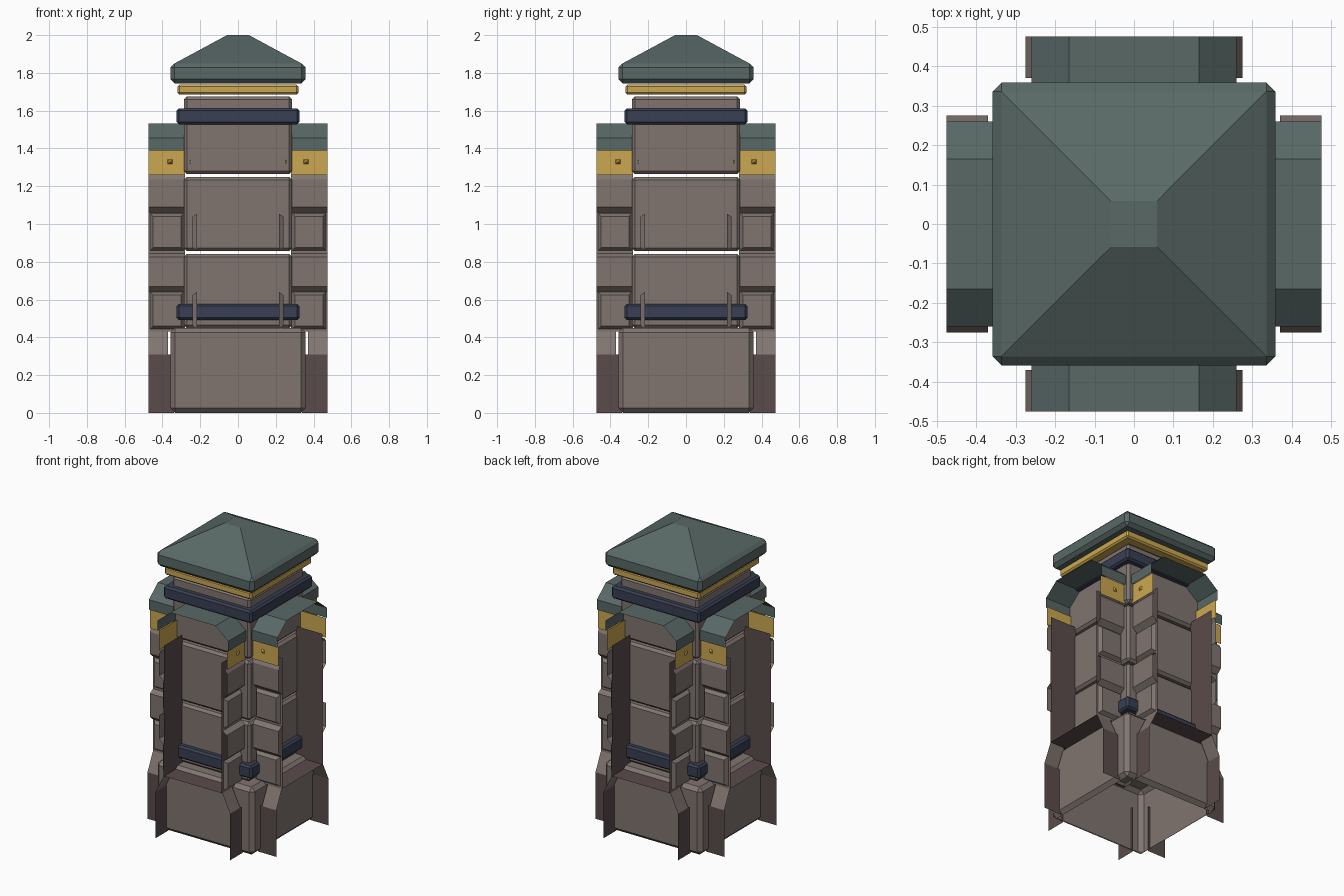
import bpy, bmesh
from math import pi
from mathutils import Matrix, Vector

cube = bpy.data.objects.get("Cube")
if cube:
    bpy.data.objects.remove(cube, do_unlink=True)


def material(name, rgb):
    m = bpy.data.materials.new(name)
    m.use_nodes = True
    m.diffuse_color = (*rgb, 1)
    m.node_tree.nodes["Principled BSDF"].inputs["Base Color"].default_value = (*rgb, 1)
    return m


STONE = material("warm grey stone", (0.216, 0.178, 0.162))
BROWN = material("dark brown stone", (0.102, 0.072, 0.070))
GREEN = material("slate green roof", (0.098, 0.138, 0.133))
GOLD = material("gold trim", (0.60, 0.39, 0.08))
BLUE = material("dark blue band", (0.040, 0.050, 0.084))


def finish(bm, name, mat):
    mesh = bpy.data.meshes.new(name)
    bm.to_mesh(mesh)
    bm.free()
    mesh.materials.append(mat)
    obj = bpy.data.objects.new(name, mesh)
    bpy.context.collection.objects.link(obj)
    return obj


def block(name, half, z0, z1, bevel, mat, open_bottom=False):
    """Square chamfered block centred on the axis."""
    bm = bmesh.new()
    size = Matrix.Diagonal((2 * half, 2 * half, z1 - z0, 1))
    bmesh.ops.create_cube(bm, size=1, matrix=Matrix.Translation((0, 0, (z0 + z1) / 2)) @ size)
    bmesh.ops.bevel(bm, geom=bm.edges[:], offset=bevel, segments=1, affect='EDGES')
    if open_bottom:
        low = [f for f in bm.faces if f.calc_center_median().z < z0 + 0.001]
        bmesh.ops.delete(bm, geom=low, context='FACES')
    return finish(bm, name, mat)


def around(name, faces, mat):
    """Repeat faces of one half arm on both sides of all four arms."""
    bm = bmesh.new()
    for turn in range(4):
        rot = Matrix.Rotation(turn * pi / 2, 4, 'Z')
        for side in (1, -1):
            for face in faces:
                pts = [rot @ Vector((x, side * y, z)) for x, y, z in face]
                bm.faces.new([bm.verts.new(p) for p in pts[::side]])
    bmesh.ops.remove_doubles(bm, verts=bm.verts[:], dist=0.0005)
    return finish(bm, name, mat)


def sheet(profile, start, end=0.475):
    """Faces swept along an arm from (distance from arm axis, height) points."""
    return [[(start, -a, p), (end, -a, p), (end, -b, q), (start, -b, q)]
            for (a, p), (b, q) in zip(profile, profile[1:])]


def raised(x0, x1, z0, z1, base, top, inset):
    """Raised panel with sloped edges on an arm wall."""
    def ring(d, i):
        return [(x0 + i, -d, z0 + i), (x1 - i, -d, z0 + i),
                (x1 - i, -d, z1 - i), (x0 + i, -d, z1 - i)]
    outer, inner = ring(base, 0), ring(top, inset)
    sides = [[outer[k], outer[(k + 1) % 4], inner[(k + 1) % 4], inner[k]] for k in range(4)]
    return sides + [inner]


# Central tower, stacked with narrow gaps
block("tower_base", 0.358, 0, 0.45, 0.025, STONE, open_bottom=True)
for label, low, high in (("lower", 0.45, 0.842), ("middle", 0.856, 1.25), ("upper", 1.264, 1.675)):
    block(label + "_tower_block", 0.287, low, high, 0.016, STONE)
block("lower_band", 0.325, 0.492, 0.577, 0.012, BLUE)
block("upper_band", 0.325, 1.528, 1.612, 0.012, BLUE)
block("gold_collar", 0.32, 1.685, 1.738, 0.01, GOLD)

# Pyramid cap on a chamfered eave
cap = block("cap_roof", 0.358, 1.745, 1.85, 0.022, GREEN)
bm = bmesh.new()
bm.from_mesh(cap.data)
top = max(bm.faces, key=lambda f: f.calc_center_median().z)
tip = bmesh.ops.extrude_discrete_faces(bm, faces=[top])["faces"][0]
for v in tip.verts:
    v.co = (0.058 if v.co.x > 0 else -0.058, 0.058 if v.co.y > 0 else -0.058, 2)
bm.to_mesh(cap.data)
bm.free()

# Side arms: foot plates, sloped shoulders and ledge
around("foot_plates", sheet([(0.275, 0), (0.275, 0.31)], 0.34), BROWN)
around("foot_shoulders", sheet([(0.275, 0.31), (0.217, 0.43)], 0.37), STONE)
around("foot_ledges", sheet([(0.217, 0.43), (0, 0.43)], 0.34), BROWN)

# Stepped walls with raised panels and flat lining
steps = [(0.217, 0.43), (0.217, 0.64), (0.25, 0.67), (0.25, 0.825), (0.217, 0.845),
         (0.217, 1.06), (0.25, 1.09), (0.25, 1.235), (0.235, 1.26)]
around("arm_walls", sheet(steps, 0.28), STONE)
around("arm_linings", sheet([(0.212, 0.43), (0.212, 1.3)], 0.28), BROWN)
panels = [f for z in (0.445, 0.86) for f in raised(0.287, 0.465, z, z + 0.195, 0.217, 0.24, 0.016)]
around("wall_panels", panels, STONE)

# Gold plates, rivets and arm roofs
around("gold_plates", sheet([(0.25, 1.26), (0.25, 1.39)], 0.28), GOLD)
around("rivets", raised(0.348, 0.372, 1.318, 1.342, 0.25, 0.26, 0.008), GOLD)
around("arm_roofs", sheet([(0.26, 1.388), (0.26, 1.455), (0.165, 1.533), (0, 1.533)], 0.28), GREEN)
